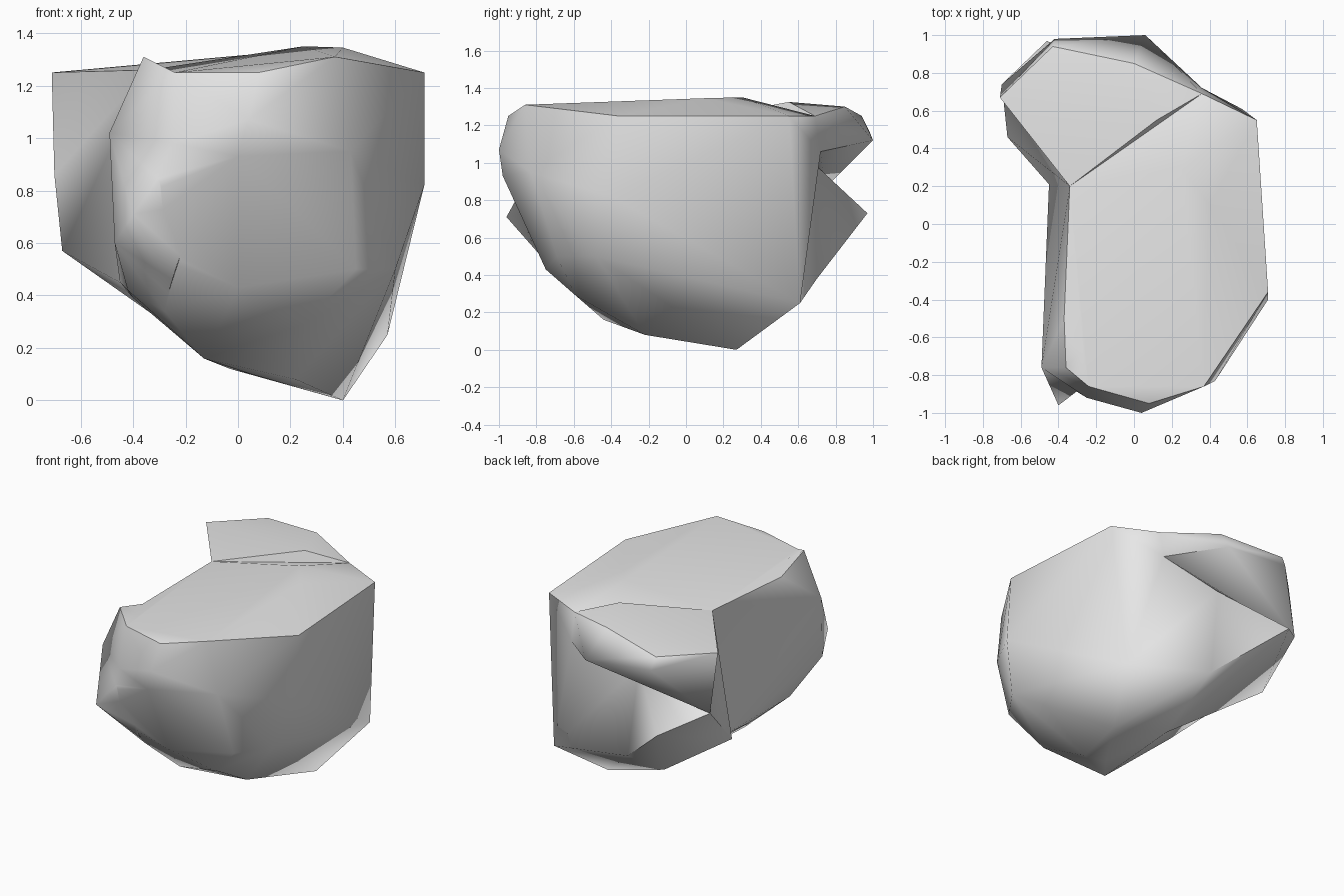
import bpy, bmesh, math

if "Cube" in bpy.data.objects:
    bpy.data.objects.remove(bpy.data.objects["Cube"])

# One plain stone colour
stone = bpy.data.materials.new("light_grey_stone")
stone.use_nodes = True
colour = (0.8, 0.8, 0.8, 1)
stone.diffuse_color = colour
stone.node_tree.nodes["Principled BSDF"].inputs["Base Color"].default_value = colour


def hull(name, corners):
    """Faceted lump: the convex skin around a few corner points."""
    bm = bmesh.new()
    for corner in corners:
        bm.verts.new(corner)
    bmesh.ops.convex_hull(bm, input=bm.verts)
    loose = [v for v in bm.verts if not v.link_faces]
    bmesh.ops.delete(bm, geom=loose, context='VERTS')
    bmesh.ops.recalc_face_normals(bm, faces=bm.faces)
    mesh = bpy.data.meshes.new(name)
    bm.to_mesh(mesh)
    bm.free()
    mesh.materials.append(stone)
    obj = bpy.data.objects.new(name, mesh)
    bpy.context.collection.objects.link(obj)
    return obj


# Corners shared by neighbouring lumps
notch_top = (-.34, .2, 1.26)
notch_foot = (-.45, .21, .45)
pocket = (-.12, .68, 1.0)
keel = (.4, .27, 0)
keel_left = (-.03, .28, .12)
heel = (.57, .61, .25)
spur_root = (-.05, .7, .38)
rim_back = (.36, .69, 1.25)
wall_back = (.36, .72, 1.06)
lobe_tip = (-.71, .67, 1.25)
lobe_waist = (-.7, .74, .86)
rim_dip = (-.37, -.5, 1.23)
rim_front = (-.24, -.86, 1.25)
cheek = (-.49, -.76, 1.02)
jaw = (-.47, -.8, .6)

# Large rounded body with its flat top
body = hull("rock_body", [
    notch_top, notch_foot, pocket, keel, keel_left, heel, rim_back, wall_back,
    rim_dip, rim_front, cheek, jaw, (.25, .3, 1.35),
    (.4, .1, 1.345), (.65, .55, 1.25), (.71, -.36, 1.25), (.37, -.86, 1.31),
    (.08, -.95, 1.25), (.04, -1, 1.07), (-.25, -.92, .98), (0, -.98, .93),
    (.43, -.83, .95), (.71, -.4, .82), (0, -.91, .78), (.45, -.69, .5),
    (.6, -.48, .5), (0, -.75, .43), (.25, -.59, .29), (-.28, -.6, .34),
    (-.42, -.52, .42), (-.4, -.12, .39),
    (-.13, -.44, .16), (.05, -.22, .1), (.22, -.22, .08),
])

# Raised corner on the front of the rim
bump = hull("rim_bump", [
    rim_dip, rim_front, cheek, (-.36, -.76, 1.31), (-.2, -.6, 1.2),
])

# Small snout on the front
snout = hull("front_snout", [
    cheek, jaw, (-.4, -.96, .71), (-.3, -.89, .84), (-.22, -.8, .55),
    (-.25, -.74, .46), (-.28, -.6, .36), (-.3, -.4, .7),
])

# Overhanging lip at the back
lip = hull("upper_back_lobe", [
    notch_top, pocket, rim_back, wall_back, lobe_tip, lobe_waist,
    (.12, .55, 1.325), (-.43, .94, 1.25), (0, .85, 1.3),
    (.06, 1, 1.12), (-.42, .98, 1.17),
])

# Pointed spur under the lip
spur = hull("lower_back_spur", [
    notch_top, notch_foot, pocket, keel, keel_left, lobe_waist, spur_root,
    (-.46, .97, .73), (-.67, .46, .57),
])

# Wall joining the spur to the body
web = hull("spur_web", [pocket, spur_root, heel, keel, keel_left, (0, .2, .8)])

# Merge the lumps into one skin
lumps = (bump, snout, lip, spur, web)
for lump in lumps:
    union = body.modifiers.new("join_" + lump.name, 'BOOLEAN')
    union.operation = 'UNION'
    union.solver = 'EXACT'
    union.object = lump
bpy.context.view_layer.update()
merged = bpy.data.meshes.new_from_object(
    body.evaluated_get(bpy.context.evaluated_depsgraph_get()))
body.modifiers.clear()
body.data = merged
body.name = "rock"
for lump in lumps:
    bpy.data.objects.remove(lump)

# Tidy slivers and smooth the sides
bm = bmesh.new()
bm.from_mesh(merged)
bmesh.ops.remove_doubles(bm, verts=bm.verts, dist=.015)
bm.to_mesh(merged)
bm.free()
bpy.ops.object.select_all(action='DESELECT')
body.select_set(True)
bpy.context.view_layer.objects.active = body
bpy.ops.object.shade_smooth_by_angle(angle=math.radians(65))

# Keep a hard rim around the flat top
bm = bmesh.new()
bm.from_mesh(merged)
for edge in bm.edges:
    if len({face.normal.z > .85 for face in edge.link_faces}) == 2:
        edge.smooth = False
bm.to_mesh(merged)
bm.free()
weighted = body.modifiers.new("even_shading", 'WEIGHTED_NORMAL')
weighted.keep_sharp = True
